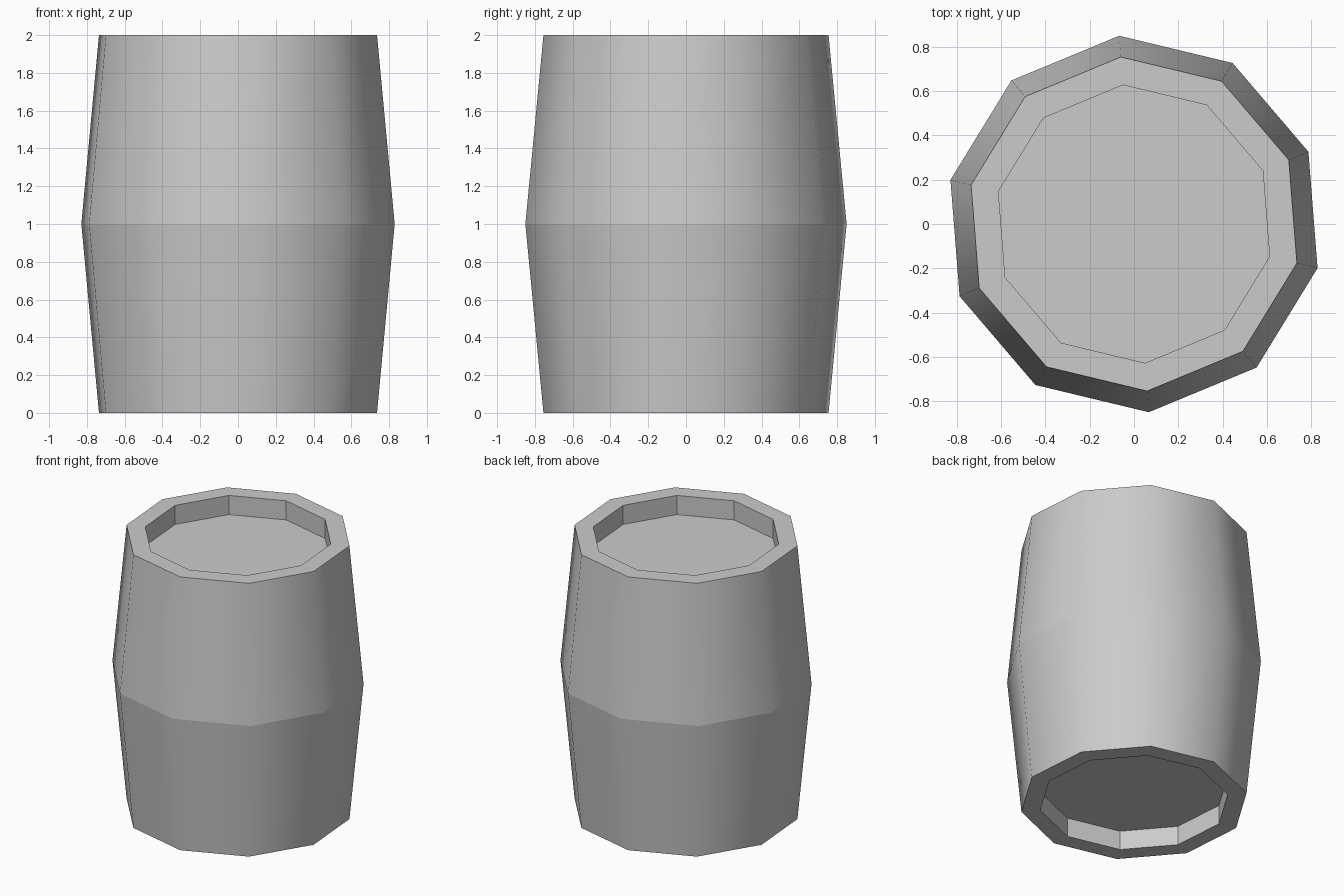
import bpy, bmesh, math

cube = bpy.data.objects.get("Cube")
if cube:
    bpy.data.objects.remove(cube, do_unlink=True)

SIDES = 10
TURN = math.radians(22.5)
END_R, BELLY_R, LID_R = 0.757, 0.853, 0.63
HEIGHT, RECESS = 2.0, 0.14

grey = bpy.data.materials.new("plain grey")
grey.use_nodes = True
colour = (0.6, 0.6, 0.6, 1.0)
grey.diffuse_color = colour
grey.node_tree.nodes["Principled BSDF"].inputs["Base Color"].default_value = colour

# Barrel profile from the bottom lid, around the outside, to the top lid
profile = [
    (LID_R, RECESS), (LID_R, 0), (END_R, 0), (BELLY_R, HEIGHT / 2),
    (END_R, HEIGHT), (LID_R, HEIGHT), (LID_R, HEIGHT - RECESS),
]
STAVES = (2, 3)   # profile segments forming the bulging side

bm = bmesh.new()
rings = []
for radius, z in profile:
    angles = [TURN + math.tau * i / SIDES for i in range(SIDES)]
    rings.append([bm.verts.new((radius * math.cos(a), radius * math.sin(a), z))
                  for a in angles])

for k, (low, high) in enumerate(zip(rings, rings[1:])):
    for i in range(SIDES):
        j = (i + 1) % SIDES
        face = bm.faces.new((low[i], low[j], high[j], high[i]))
        face.smooth = k in STAVES

# Recessed lids
bm.faces.new(list(reversed(rings[0])))
bm.faces.new(rings[-1])
bmesh.ops.recalc_face_normals(bm, faces=bm.faces)

# Staves shade smoothly around the barrel; rims and belly ring stay crisp
for edge in bm.edges:
    same_half = abs(edge.verts[0].co.z - edge.verts[1].co.z) > 0.5
    edge.smooth = same_half

mesh = bpy.data.meshes.new("barrel")
bm.to_mesh(mesh)
bm.free()
mesh.materials.append(grey)
barrel = bpy.data.objects.new("barrel", mesh)
bpy.context.collection.objects.link(barrel)
